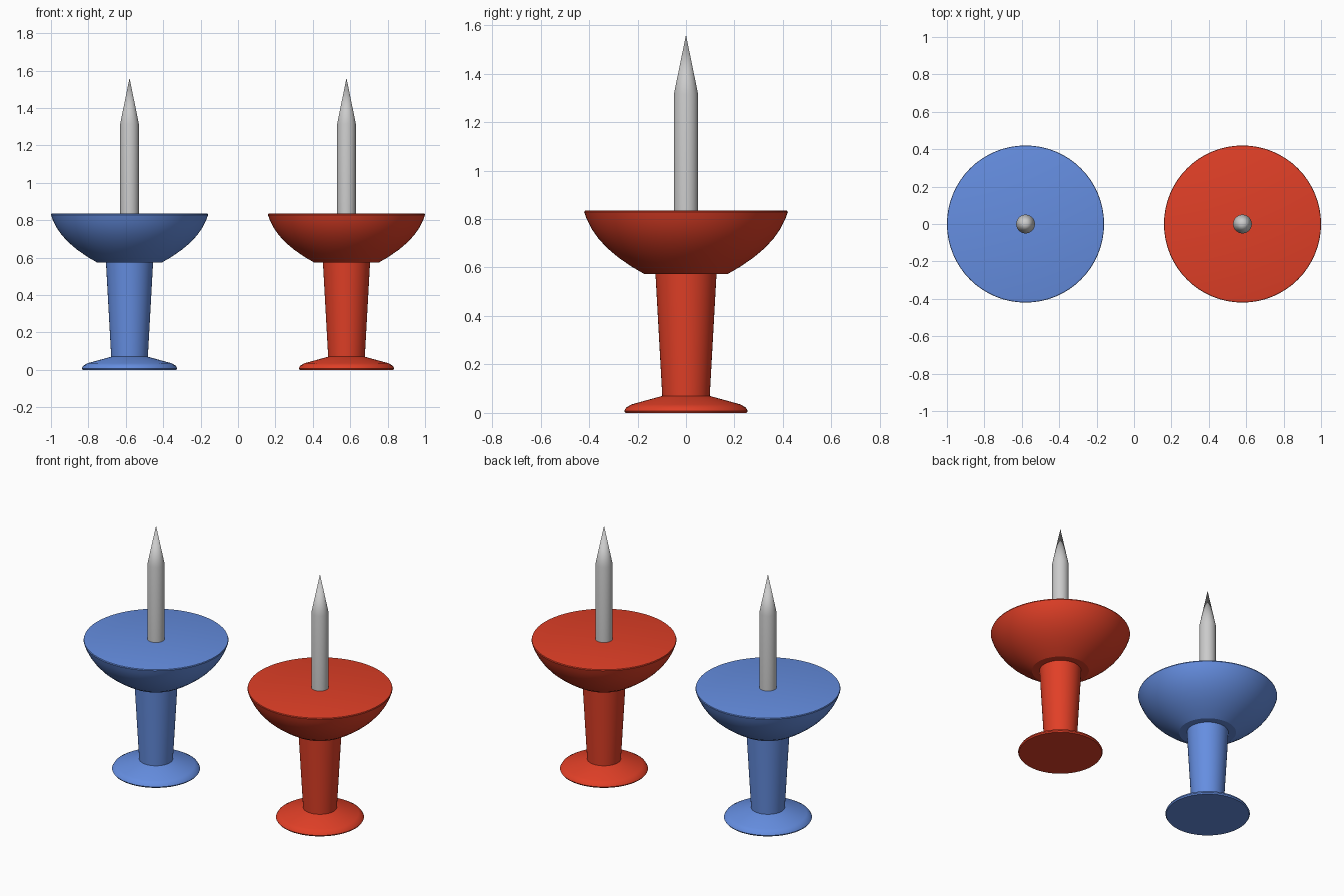
import bpy, bmesh, math

if "Cube" in bpy.data.objects:
    bpy.data.objects.remove(bpy.data.objects["Cube"])

SIDES = 64


def material(name, rgb):
    mat = bpy.data.materials.new(name)
    mat.diffuse_color = (*rgb, 1)
    mat.use_nodes = True
    mat.node_tree.nodes["Principled BSDF"].inputs["Base Color"].default_value = mat.diffuse_color
    return mat


def lathe(name, profile, x, mat=None):
    """Spin a (radius, height) profile around a vertical axis at x."""
    bm = bmesh.new()
    verts = [bm.verts.new((r, 0, z)) for r, z in profile]
    edges = [bm.edges.new(pair) for pair in zip(verts, verts[1:])]
    bmesh.ops.spin(bm, geom=verts + edges, cent=(0, 0, 0), axis=(0, 0, 1),
                   angle=math.tau, steps=SIDES, use_merge=True)
    bmesh.ops.remove_doubles(bm, verts=bm.verts, dist=1e-5)
    bmesh.ops.recalc_face_normals(bm, faces=bm.faces)
    mesh = bpy.data.meshes.new(name)
    bm.to_mesh(mesh)
    bm.free()
    obj = bpy.data.objects.new(name, mesh)
    bpy.context.collection.objects.link(obj)
    obj.location.x = x
    if mat:
        mesh.materials.append(mat)
    bpy.ops.object.select_all(action='DESELECT')
    obj.select_set(True)
    bpy.context.view_layer.objects.active = obj
    bpy.ops.object.shade_smooth_by_angle(angle=math.radians(30))
    return obj


# Handle: flared foot, tapered stem, rounded collar with a flat top
HANDLE = [(0, 0), (0.25, 0), (0.255, 0.008), (0.247, 0.022), (0.225, 0.035),
          (0.098, 0.07), (0.126, 0.573), (0.172, 0.573), (0.225, 0.604),
          (0.28, 0.642), (0.325, 0.68), (0.362, 0.72), (0.39, 0.76),
          (0.41, 0.80), (0.42, 0.828), (0.418, 0.834), (0.41, 0.836),
          (0, 0.836)]

# Needle: straight shank with a conical point
NEEDLE = [(0, 0.82), (0.05, 0.82), (0.05, 1.315), (0, 1.56)]

for label, x, rgb in (("blue", -0.58, (0.13, 0.27, 0.75)),
                      ("red", 0.58, (0.75, 0.05, 0.02))):
    lathe(label + "_pin_handle", HANDLE, x, material(label + "_plastic", rgb))
    lathe(label + "_pin_needle", NEEDLE, x)
